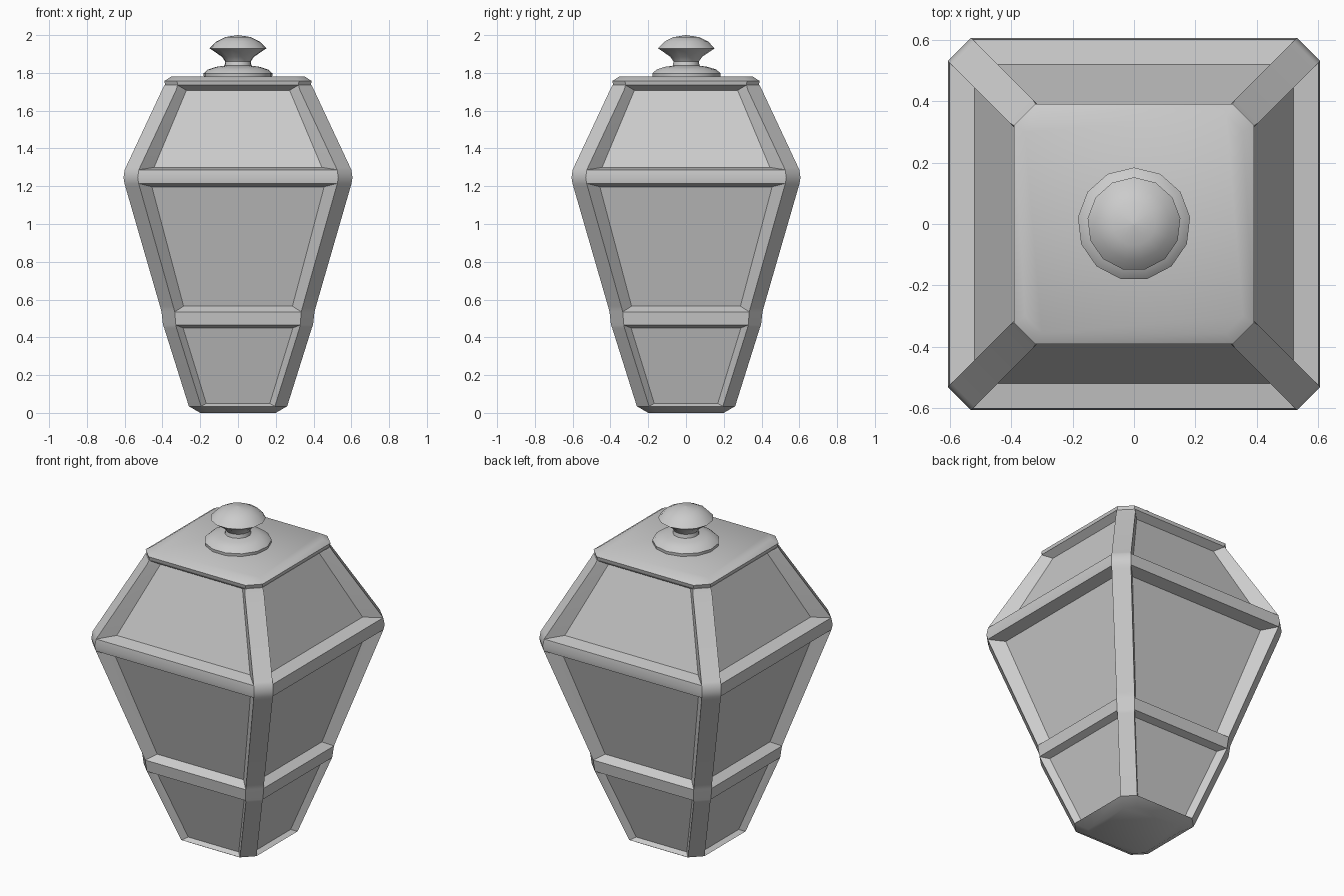
import bpy, bmesh, math

if "Cube" in bpy.data.objects:
    bpy.data.objects.remove(bpy.data.objects["Cube"])


def finish(name, bm, angle):
    bmesh.ops.remove_doubles(bm, verts=bm.verts, dist=1e-5)
    bmesh.ops.recalc_face_normals(bm, faces=bm.faces)
    mesh = bpy.data.meshes.new(name)
    bm.to_mesh(mesh)
    bm.free()
    ob = bpy.data.objects.new(name, mesh)
    bpy.context.collection.objects.link(ob)
    bpy.ops.object.select_all(action='DESELECT')
    ob.select_set(True)
    bpy.context.view_layer.objects.active = ob
    bpy.ops.object.shade_smooth_by_angle(angle=math.radians(angle))
    return ob


def loft(name, rings, angle=30):
    """Skin a stack of closed point rings and cap both ends."""
    bm = bmesh.new()
    rows = [[bm.verts.new(p) for p in ring] for ring in rings]
    n = len(rows[0])
    for a, b in zip(rows, rows[1:]):
        for i in range(n):
            j = (i + 1) % n
            bm.faces.new((a[i], a[j], b[j], b[i]))
    bm.faces.new(rows[0][::-1])
    bm.faces.new(rows[-1])
    return finish(name, bm, angle)


def frame_ring(z, w, c, d):
    """Square of half width w, corners cut by c, sides sunk by d between the posts."""
    corner = [(w - d, w - c - d), (w, w - c), (w - c, w), (w - c - d, w - d)]
    ring = []
    for _ in range(4):
        ring += [(x, y, z) for x, y in corner]
        corner = [(-y, x) for x, y in corner]
    return ring


def round_ring(r, z, n=13):
    return [(r * math.cos(math.pi / 2 + math.tau * i / n),
             r * math.sin(math.pi / 2 + math.tau * i / n), z) for i in range(n)]


# Body: corner posts, rails and three tiers of sunken panels
body = [
    (0.000, 0.200, 0.050, 0), (0.035, 0.260, 0.065, 0),
    (0.050, 0.265, 0.065, 0.032), (0.450, 0.391, 0.065, 0.035),
    (0.465, 0.397, 0.068, 0), (0.535, 0.405, 0.070, 0),
    (0.565, 0.413, 0.070, 0.055), (1.197, 0.596, 0.075, 0.065),
    (1.215, 0.601, 0.075, 0), (1.245, 0.606, 0.075, 0),
    (1.287, 0.600, 0.075, 0), (1.300, 0.594, 0.075, 0.075),
    (1.708, 0.403, 0.075, 0.055), (1.735, 0.390, 0.070, 0)]
loft("lantern_body", [frame_ring(*level) for level in body])

# Square top plate
cap = [(1.735, 0.385, 0.066, 0), (1.757, 0.390, 0.067, 0), (1.780, 0.355, 0.055, 0)]
loft("top_plate", [frame_ring(*level) for level in cap], 40)

# Finial: domed base, narrow neck and turned knob
knob = [(0.182, 1.775), (0.184, 1.797), (0.160, 1.818), (0.115, 1.832), (0.072, 1.838),
        (0.068, 1.860), (0.085, 1.885), (0.152, 1.930), (0.118, 1.965), (0.070, 1.989),
        (0.001, 2.000)]
loft("finial", [round_ring(*p) for p in knob], 35)
